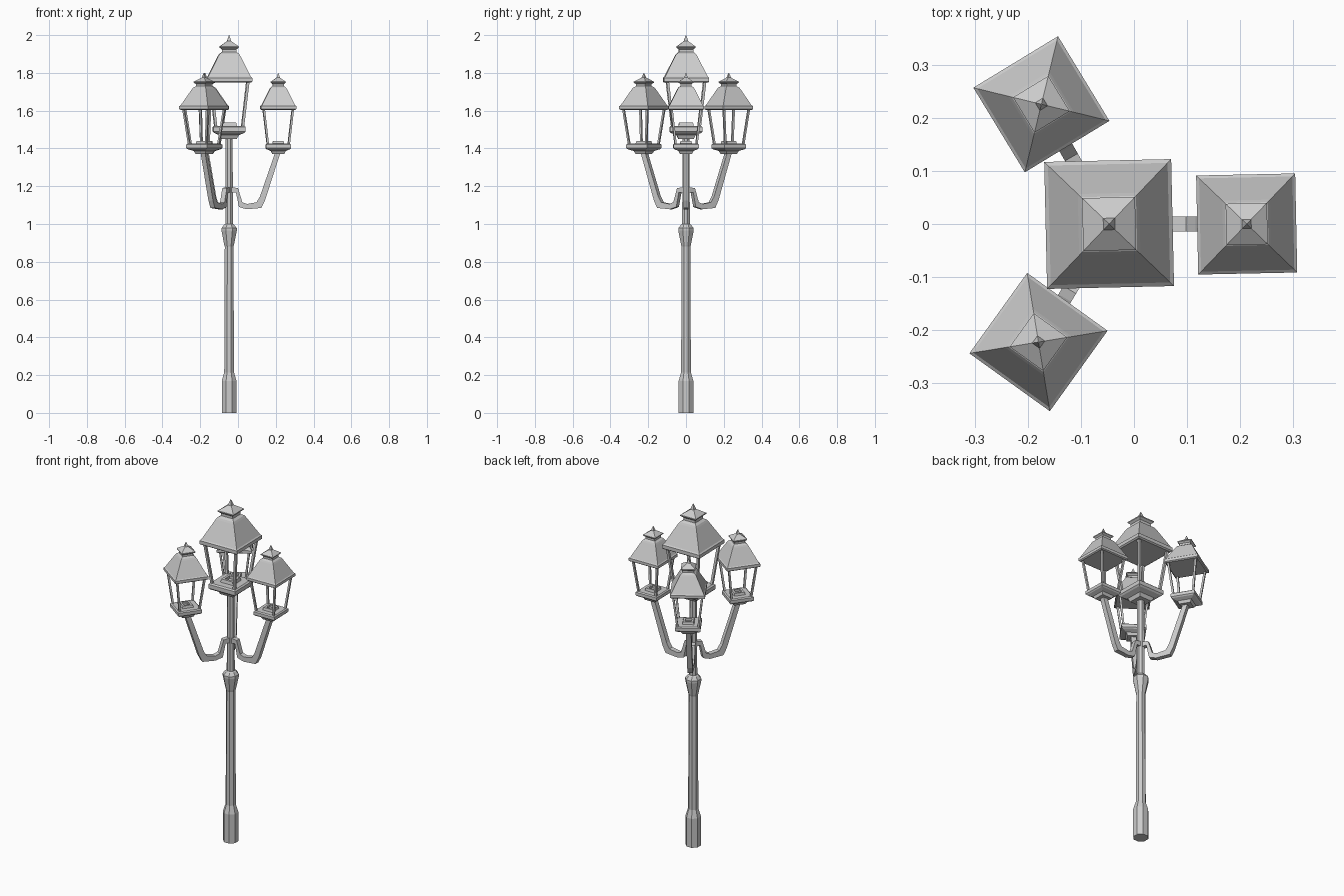
import bpy, bmesh
from math import pi, cos, sin, sqrt, radians
from mathutils import Vector, Matrix

if "Cube" in bpy.data.objects:
    bpy.data.objects.remove(bpy.data.objects["Cube"])

AXIS = Vector((-0.047, 0, 0))


def skin(bm, rings):
    """Bridge equal-length rings of points and cap both ends."""
    vs = [[bm.verts.new(p) for p in ring] for ring in rings]
    n = len(vs[0])
    for a, b in zip(vs, vs[1:]):
        for i in range(n):
            j = (i + 1) % n
            bm.faces.new((a[i], a[j], b[j], b[i]))
    bm.faces.new(vs[0][::-1])
    bm.faces.new(vs[-1])


def ring(r, z, sides, x=0, y=0):
    """Regular polygon; for 4 sides r is the half width."""
    r = r * sqrt(2) if sides == 4 else r
    off = pi / sides
    return [(x + r * cos(off + 2 * pi * i / sides),
             y + r * sin(off + 2 * pi * i / sides), z) for i in range(sides)]


def lathe(bm, profile, sides):
    skin(bm, [ring(r, z, sides) for r, z in profile])


def finish(name, bm, matrix):
    bmesh.ops.recalc_face_normals(bm, faces=bm.faces)
    me = bpy.data.meshes.new(name)
    bm.to_mesh(me)
    bm.free()
    ob = bpy.data.objects.new(name, me)
    ob.matrix_world = matrix
    bpy.context.collection.objects.link(ob)
    return ob


def lantern(name, tip, scale, angle):
    """Square lantern, modelled with its tip at local z = 0."""
    place = Matrix.Translation(tip) @ Matrix.Rotation(angle, 4, 'Z') @ Matrix.Scale(scale, 4)
    # roof, cap and finial
    bm = bmesh.new()
    lathe(bm, [(0.112, -0.252), (0.12, -0.246), (0.12, -0.226), (0.113, -0.22),
               (0.058, -0.11), (0.052, -0.10), (0.038, -0.09), (0.038, -0.076),
               (0.05, -0.066), (0.05, -0.06), (0.011, -0.032), (0.009, -0.024),
               (0.001, 0)], 4)
    finish(name + "_roof", bm, place)
    # corner posts leaning outward
    bm = bmesh.new()
    for sx in (-1, 1):
        for sy in (-1, 1):
            skin(bm, [ring(0.007, -0.485, 4, sx * 0.071, sy * 0.071),
                      ring(0.007, -0.245, 4, sx * 0.099, sy * 0.099)])
    finish(name + "_posts", bm, place)
    # stepped tray with a recessed lamp holder
    bm = bmesh.new()
    lathe(bm, [(0.04, -0.55), (0.05, -0.53), (0.078, -0.518), (0.086, -0.51),
               (0.086, -0.487), (0.078, -0.48), (0.04, -0.48), (0.036, -0.462),
               (0.022, -0.462), (0.022, -0.478)], 4)
    finish(name + "_tray", bm, place)


# octagonal pole with plinth and collar
bm = bmesh.new()
lathe(bm, [(0.042, 0), (0.042, 0.17), (0.028, 0.215), (0.025, 0.88), (0.028, 0.89),
           (0.044, 0.965), (0.044, 0.978), (0.03, 0.995), (0.022, 1.0),
           (0.02, 1.455), (0.03, 1.47)], 8)
finish("pole", bm, Matrix.Translation(AXIS))

lantern("top_lantern", AXIS + Vector((0, 0, 2.0)), 1.0, radians(1.3))

# arm side outline as upper and lower edge pairs: (r, z) top, (r, z) bottom
ARM = [((0.01, 1.195), (0.01, 1.165)), ((0.047, 1.19), (0.036, 1.168)),
       ((0.07, 1.115), (0.052, 1.09)), ((0.095, 1.106), (0.092, 1.078)),
       ((0.145, 1.115), (0.17, 1.085)), ((0.163, 1.145), (0.19, 1.125)),
       ((0.246, 1.385), (0.274, 1.385))]
W = 0.014

# three arms, each carrying a smaller lantern
for i, (pos, turn) in enumerate([(0, 1.2), (119.5, 31.3), (-120.9, 54.3)], 1):
    bm = bmesh.new()
    skin(bm, [[(t[0], -W, t[1]), (t[0], W, t[1]), (b[0], W, b[1]), (b[0], -W, b[1])]
              for t, b in ARM])
    a = radians(pos)
    finish(f"arm_{i}", bm, Matrix.Translation(AXIS) @ Matrix.Rotation(a, 4, 'Z'))
    lantern(f"side_lantern_{i}", AXIS + Vector((0.26 * cos(a), 0.26 * sin(a), 1.8)),
            0.78, radians(turn))
